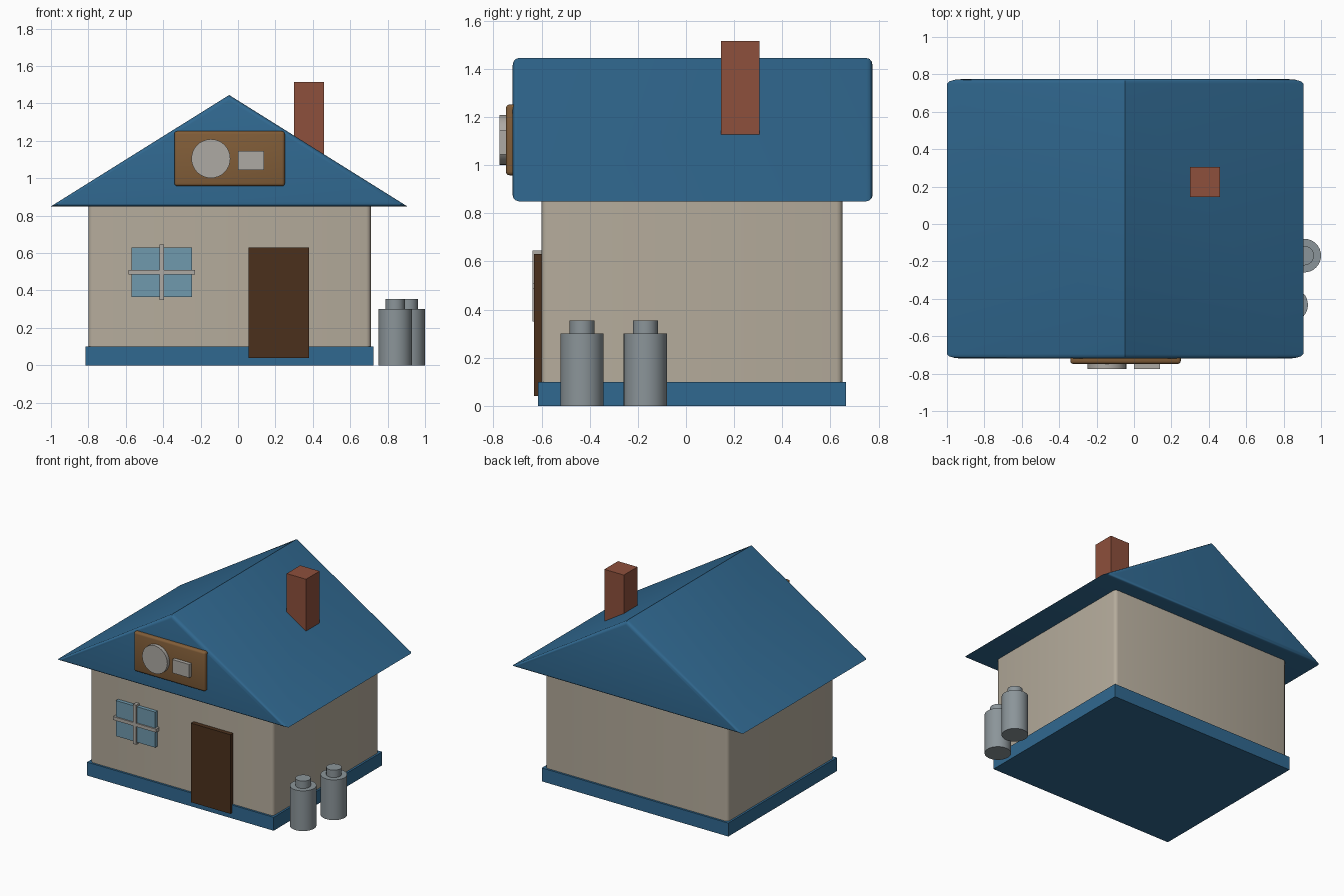
import bpy, bmesh, math

if "Cube" in bpy.data.objects:
    bpy.data.objects.remove(bpy.data.objects["Cube"])


def make_mat(name, r, g, b):
    m = bpy.data.materials.new(name)
    m.diffuse_color = (r, g, b, 1)
    m.use_nodes = True
    m.node_tree.nodes["Principled BSDF"].inputs["Base Color"].default_value = m.diffuse_color
    return m


BLUE = make_mat("blue_paint", 0.03, 0.14, 0.28)
CREAM = make_mat("cream_wall", 0.46, 0.41, 0.33)
WOOD = make_mat("sign_wood", 0.22, 0.11, 0.04)
DARK = make_mat("dark_wood", 0.07, 0.03, 0.012)
BRICK = make_mat("brick", 0.27, 0.08, 0.045)
GLASS = make_mat("window_glass", 0.16, 0.32, 0.42)
PALE = make_mat("pale_trim", 0.42, 0.40, 0.37)
STEEL = make_mat("steel", 0.26, 0.30, 0.32)


def finish(bm, name, mat, smooth=False):
    bmesh.ops.recalc_face_normals(bm, faces=bm.faces)
    me = bpy.data.meshes.new(name)
    bm.to_mesh(me)
    bm.free()
    ob = bpy.data.objects.new(name, me)
    bpy.context.collection.objects.link(ob)
    me.materials.append(mat)
    if smooth:
        bpy.ops.object.select_all(action='DESELECT')
        ob.select_set(True)
        bpy.context.view_layer.objects.active = ob
        bpy.ops.object.shade_smooth_by_angle(angle=math.radians(35))
    return ob


def bevel(bm, edges, width):
    bmesh.ops.bevel(bm, geom=edges, offset=width, offset_type='OFFSET',
                    segments=3, profile=0.5, affect='EDGES')


def box(name, xs, ys, zs, mat, width=0, upright_only=False):
    bm = bmesh.new()
    bmesh.ops.create_cube(bm, size=1)
    for v in bm.verts:
        v.co = [lo + (hi - lo) * (c + 0.5)
                for c, (lo, hi) in zip(v.co, (xs, ys, zs))]
    if width:
        edges = [e for e in bm.edges if not upright_only
                 or abs(e.verts[0].co.z - e.verts[1].co.z) > 0.01]
        bevel(bm, edges, width)
    return finish(bm, name, mat, bool(width))


def prism(bm, points, y0, y1):
    """Extrude an x-z outline along y."""
    face = bm.faces.new([bm.verts.new((x, y0, z)) for x, z in points])
    ext = bmesh.ops.extrude_face_region(bm, geom=[face])
    for v in ext["geom"]:
        if isinstance(v, bmesh.types.BMVert):
            v.co.y = y1


def lathe(name, profile, x, y, mat, n=32):
    """Spin an (r, z) profile into a solid with flat caps."""
    bm = bmesh.new()
    rings = [[bm.verts.new((x + r * math.cos(2 * math.pi * i / n),
                            y + r * math.sin(2 * math.pi * i / n), z))
              for i in range(n)] for r, z in profile]
    for a, b in zip(rings, rings[1:]):
        for i in range(n):
            j = (i + 1) % n
            bm.faces.new((a[i], a[j], b[j], b[i]))
    bm.faces.new(rings[0])
    bm.faces.new(rings[-1])
    return finish(bm, name, mat, True)


# Foundation and walls
box("foundation", (-0.815, 0.725), (-0.615, 0.665), (0, 0.1), BLUE)
box("walls", (-0.80, 0.71), (-0.60, 0.65), (0.08, 0.86), CREAM, 0.025, True)

# Gable roof, rounded along both gable outlines
bm = bmesh.new()
prism(bm, [(-1.0, 0.85), (0.905, 0.85), (-0.0475, 1.445)], -0.72, 0.775)
bevel(bm, [e for e in bm.edges
           if abs(e.verts[0].co.y - e.verts[1].co.y) < 0.01], 0.025)
finish(bm, "roof", BLUE, True)

# Chimney
box("chimney", (0.30, 0.46), (0.145, 0.305), (1.0, 1.515), BRICK)

# Door
box("door", (0.055, 0.38), (-0.632, -0.59), (0.04, 0.63), DARK)

# Window with crossing bars
box("window_pane", (-0.57, -0.245), (-0.627, -0.59), (0.365, 0.63), GLASS)
box("window_bar_upright", (-0.421, -0.395), (-0.637, -0.60), (0.35, 0.645), PALE)
box("window_bar_level", (-0.585, -0.23), (-0.637, -0.60), (0.485, 0.51), PALE)

# Gable sign with a disc and a small plate
box("sign_board", (-0.34, 0.25), (-0.748, -0.70), (0.958, 1.252), WOOD, 0.015)
box("sign_plate", (0.0, 0.14), (-0.775, -0.74), (1.045, 1.145), PALE)
n, cx, cz, r = 32, -0.145, 1.105, 0.104
bm = bmesh.new()
prism(bm, [(cx + r * math.cos(2 * math.pi * i / n),
            cz + r * math.sin(2 * math.pi * i / n)) for i in range(n)],
      -0.775, -0.74)
finish(bm, "sign_disc", PALE, True)

# Two milk churns beside the house
churn = [(0.09, 0), (0.09, 0.3), (0.052, 0.3), (0.052, 0.355)]
for name, x, y in (("churn_front", 0.84, -0.432), ("churn_back", 0.91, -0.169)):
    lathe(name, churn, x, y, STEEL)
